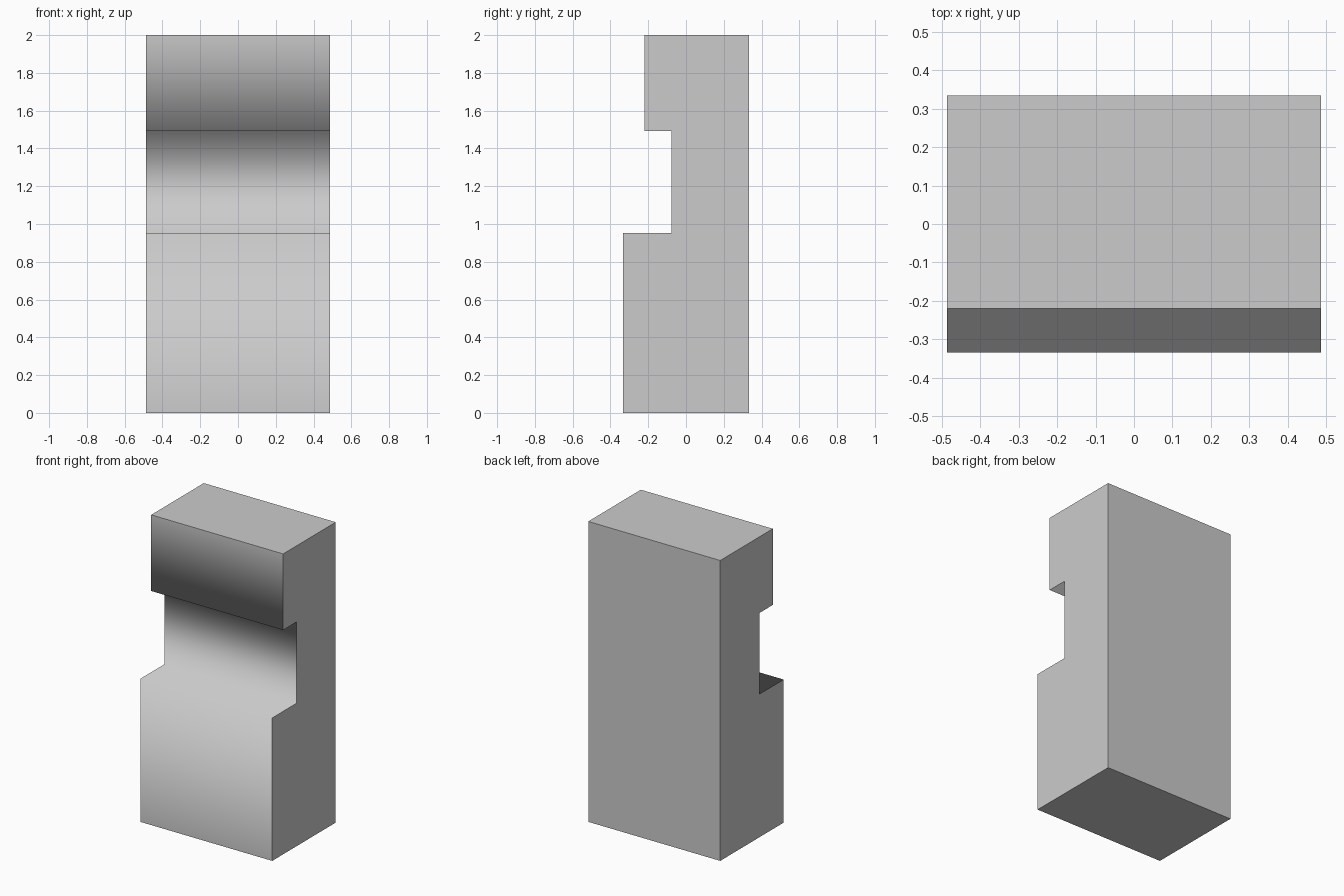
import bpy
import bmesh

if "Cube" in bpy.data.objects:
    bpy.data.objects.remove(bpy.data.objects["Cube"])

HALF_WIDTH = 0.486

# Side profile (y, z), starting at the back bottom corner
profile = [
    (0.334, 0.0), (0.334, 2.0),
    (-0.219, 2.0), (-0.219, 1.493),      # upper front
    (-0.078, 1.493), (-0.078, 0.952),    # recessed notch
    (-0.334, 0.952), (-0.334, 0.0),      # lower front
]

# Extrude the profile across the width
bm = bmesh.new()
side = bm.faces.new([bm.verts.new((-HALF_WIDTH, y, z)) for y, z in profile])
ext = bmesh.ops.extrude_face_region(bm, geom=[side])
moved = [g for g in ext["geom"] if isinstance(g, bmesh.types.BMVert)]
bmesh.ops.translate(bm, verts=moved, vec=(2 * HALF_WIDTH, 0, 0))

# Close the starting side if the extrusion removed it
boundary = [e for e in bm.edges if e.is_boundary]
if boundary:
    bmesh.ops.holes_fill(bm, edges=boundary)
bmesh.ops.recalc_face_normals(bm, faces=bm.faces)

# Smooth shading runs only along the stepped front; all other edges are sharp
for f in bm.faces:
    f.smooth = True
for e in bm.edges:
    a, b = e.verts
    across = abs(a.co.x - b.co.x) > 0.1
    step = across and a.co.y < 0 and 0.1 < a.co.z < 1.9
    e.smooth = step

mesh = bpy.data.meshes.new("notched_block")
bm.to_mesh(mesh)
bm.free()
block = bpy.data.objects.new("notched_block", mesh)
bpy.context.collection.objects.link(block)
